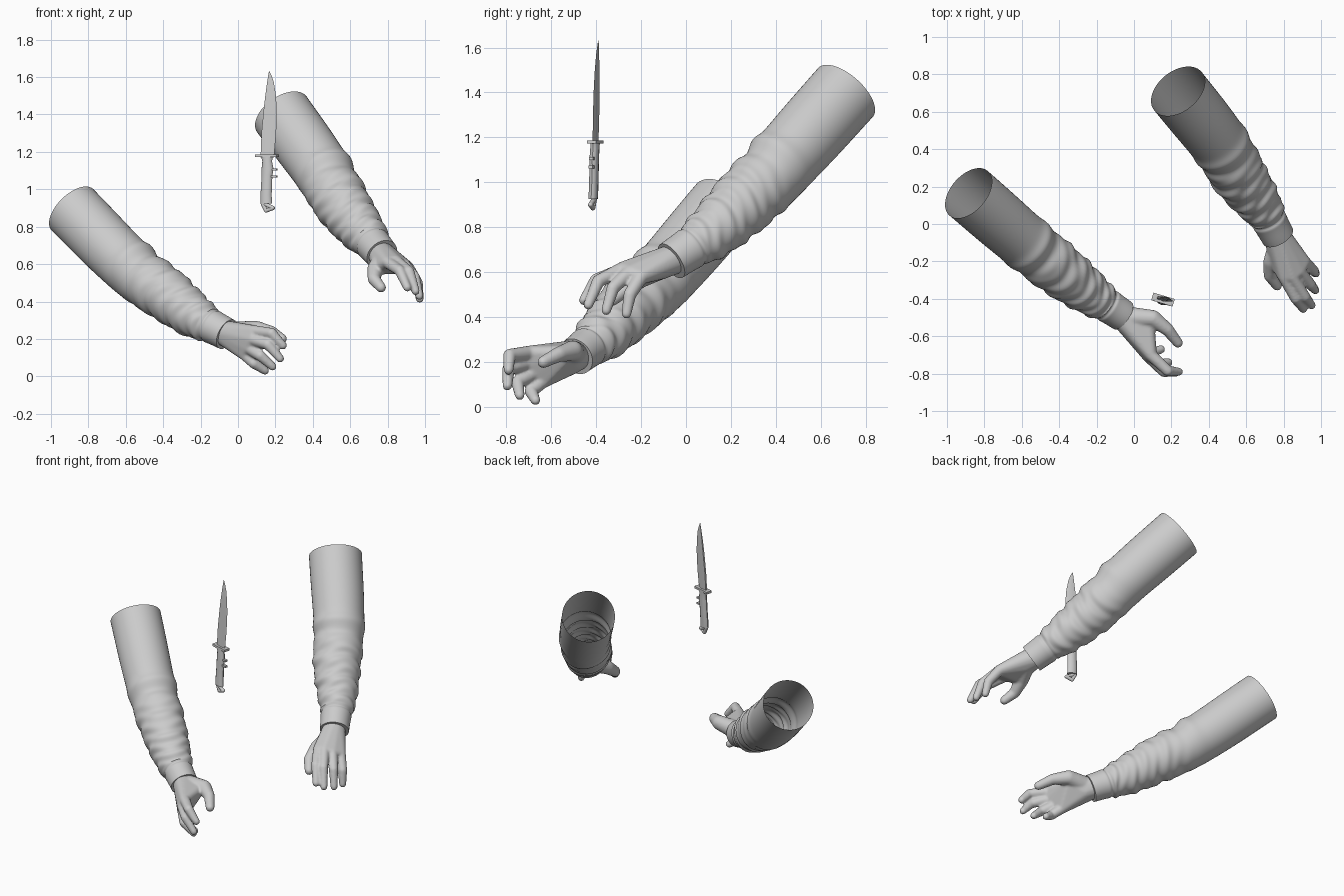
import bpy, bmesh, math
from mathutils import Vector, Matrix

if "Cube" in bpy.data.objects:
    bpy.data.objects.remove(bpy.data.objects["Cube"])

grey = bpy.data.materials.new("light_grey")
grey.diffuse_color = (0.6, 0.6, 0.6, 1)
grey.use_nodes = True
grey.node_tree.nodes["Principled BSDF"].inputs["Base Color"].default_value = grey.diffuse_color


def finish(name, bm, angle=40, recalc=True):
    if recalc:
        bmesh.ops.recalc_face_normals(bm, faces=bm.faces)
    me = bpy.data.meshes.new(name)
    bm.to_mesh(me)
    bm.free()
    me.materials.append(grey)
    ob = bpy.data.objects.new(name, me)
    bpy.context.collection.objects.link(ob)
    bpy.ops.object.select_all(action='DESELECT')
    ob.select_set(True)
    bpy.context.view_layer.objects.active = ob
    bpy.ops.object.shade_smooth_by_angle(angle=math.radians(angle))
    return ob


def spline(pts, t):
    """Catmull-Rom through pts (vectors or numbers), t in 0..1"""
    n = len(pts) - 1
    i = min(int(t * n), n - 1)
    f = t * n - i
    b, c = pts[i], pts[i + 1]
    a = pts[i - 1] if i > 0 else b * 2 - c
    d = pts[i + 2] if i + 2 <= n else c * 2 - b
    return (b * 2 + (c - a) * f + (a * 2 - b * 5 + c * 4 - d) * f ** 2
            + (b * 3 - a - c * 3 + d) * f ** 3) * 0.5


def loft(bm, rings, caps):
    vs = [[bm.verts.new(p) for p in r] for r in rings]
    n = len(vs[0])
    for a, b in zip(vs, vs[1:]):
        for k in range(n):
            bm.faces.new((a[k], a[(k + 1) % n], b[(k + 1) % n], b[k]))
    if caps:
        bm.faces.new(vs[0][::-1])
        bm.faces.new(vs[-1])


def bump(t, c, w):
    return math.exp(-((t - c) / w) ** 2)


def sleeve(name, pts, radii, phase):
    """Open cloth tube with an elbow crease, forearm wrinkles and a cuff"""
    pts = [Vector(p) for p in pts]
    rings, rows, n = [], 120, 48
    for j in range(rows + 1):
        t = j / rows
        c = spline(pts, t)
        e = 0.02
        d = (spline(pts, min(1, t + e)) - spline(pts, max(0, t - e))).normalized()
        s = d.cross(Vector((0, 0, 1))).normalized()
        u = s.cross(d)
        ring = []
        for k in range(n):
            a = 2 * math.pi * k / n
            top = 0.5 + 0.5 * math.sin(a)
            r = spline(radii, t)
            r += top * (0.012 * bump(t, 0.27, 0.025) - 0.012 * bump(t, 0.33, 0.03))
            fold = max(0, min(1, (t - 0.3) / 0.15)) * (1 if t < 0.84 else 0)
            r += fold * 0.0045 * math.sin(48 * t + 2 * math.sin(a + phase) + phase)
            r += fold * 0.003 * math.sin(85 * t + 3 * math.cos(a * 2 + phase))
            r -= 0.009 * bump(t, 0.855, 0.012)
            ring.append(c + (s * math.cos(a) + u * math.sin(a)) * r)
        rings.append(ring)
    # hem turned inward round the wrist
    end = pts[-1]
    for f in (0.9, 0.7):
        rings.append([end + (p - end) * f for p in rings[rows]])
    bm = bmesh.new()
    loft(bm, rings, False)
    return finish(name, bm, 60)


def ball(bm, p, r):
    return bmesh.ops.create_uvsphere(bm, u_segments=16, v_segments=10, radius=r,
                                     matrix=Matrix.Translation(p))["verts"]


def hull(bm, balls):
    """Convex skin round a group of (point, radius) balls"""
    tmp = bmesh.new()
    for p, r in balls:
        ball(tmp, p, r)
    out = bmesh.ops.convex_hull(tmp, input=tmp.verts)
    junk = {g for g in out["geom_interior"] + out["geom_unused"]
            if isinstance(g, bmesh.types.BMVert)}
    bmesh.ops.delete(tmp, geom=list(junk), context='VERTS')
    bmesh.ops.recalc_face_normals(tmp, faces=tmp.faces)
    m = bpy.data.meshes.new("hull_tmp")
    tmp.to_mesh(m)
    tmp.free()
    bm.from_mesh(m)
    bpy.data.meshes.remove(m)


def hand(name, wrist, palm, fingers, thumb):
    bm = bmesh.new()
    V = Vector
    # palm
    core = [(V(p), r) for p, r in wrist]
    hull(bm, core + [(V(f[0]), 0.033) for f in fingers] + [(V(p), r) for p, r in palm])
    # fingers
    for f in fingers:
        for a, b, ra, rb in ((f[0], f[1], 0.033, 0.029), (f[1], f[2], 0.029, 0.022)):
            hull(bm, [(V(a), ra), (V(b), rb)])
    # thumb
    for (a, ra), (b, rb) in zip(thumb, thumb[1:]):
        hull(bm, [(V(a), ra), (V(b), rb)])
    ob = finish(name, bm, 180, False)
    m = ob.modifiers.new("blend", 'REMESH')
    m.mode, m.voxel_size, m.use_smooth_shade = 'VOXEL', 0.007, True
    s = ob.modifiers.new("soften", 'SMOOTH')
    s.factor, s.iterations = 0.5, 6


radii = [0.157, 0.155, 0.15, 0.148, 0.14, 0.128, 0.112, 0.092, 0.086]
sleeve("right_sleeve", [(-0.885, 0.165, 0.89), (-0.59, -0.09, 0.595), (-0.38, -0.26, 0.435),
                        (-0.215, -0.385, 0.31), (-0.06, -0.49, 0.225)], radii, 0.4)
sleeve("left_sleeve", [(0.235, 0.71, 1.4), (0.45, 0.44, 1.1), (0.565, 0.255, 0.91),
                       (0.675, 0.1, 0.765), (0.77, -0.065, 0.65)],
       [r * 1.04 for r in radii], 2.0)

hand("right_hand",
     [((-0.08, -0.475, 0.235), 0.066), ((-0.03, -0.515, 0.21), 0.066)],
     [((0.07, -0.53, 0.235), 0.04)],
     [[(0.09, -0.70, 0.24), (0.18, -0.785, 0.23), (0.24, -0.79, 0.165)],
      [(0.08, -0.71, 0.195), (0.16, -0.79, 0.17), (0.225, -0.795, 0.095)],
      [(0.06, -0.68, 0.15), (0.12, -0.75, 0.11), (0.185, -0.74, 0.052)],
      [(0.04, -0.64, 0.115), (0.085, -0.69, 0.07), (0.145, -0.67, 0.03)]],
     [((0.0, -0.50, 0.24), 0.055), ((0.1, -0.505, 0.25), 0.046),
      ((0.18, -0.565, 0.235), 0.034), ((0.235, -0.635, 0.2), 0.027)])

hand("left_hand",
     [((0.76, -0.05, 0.66), 0.068), ((0.79, -0.11, 0.635), 0.066)],
     [((0.76, -0.2, 0.585), 0.04)],
     [[(0.80, -0.28, 0.61), (0.865, -0.40, 0.565), (0.905, -0.455, 0.475)],
      [(0.845, -0.28, 0.615), (0.915, -0.39, 0.56), (0.95, -0.435, 0.455)],
      [(0.885, -0.25, 0.60), (0.945, -0.325, 0.53), (0.97, -0.355, 0.43)],
      [(0.91, -0.20, 0.58), (0.96, -0.25, 0.50), (0.972, -0.265, 0.415)]],
     [((0.77, -0.12, 0.62), 0.055), ((0.735, -0.2, 0.575), 0.044),
      ((0.727, -0.275, 0.52), 0.034), ((0.765, -0.33, 0.475), 0.027)])


# knife: u runs across the blade, w through it, z up
def kp(u, w, z):
    return Vector((u + 0.3 * w, -0.405 + 0.04 * (z - 1.2) - 0.3 * (u - 0.16) + w, z))


blade = [(1.17, 0.122, 0.192), (1.3, 0.127, 0.204), (1.42, 0.138, 0.207),
         (1.5, 0.147, 0.203), (1.57, 0.156, 0.192), (1.61, 0.162, 0.179), (1.632, 0.166, 0.168)]
bm = bmesh.new()
loft(bm, [[kp(l, -0.005 * h, z), kp(l + 0.6 * (r - l), -0.008 * h, z), kp(r, 0, z),
           kp(l + 0.6 * (r - l), 0.008 * h, z), kp(l, 0.005 * h, z)]
          for z, l, r in blade for h in [min(1, (1.66 - z) / 0.2)]], True)
finish("knife_blade", bm, 20)

grip = [(1.18, 0.122, 0.188), (1.15, 0.13, 0.182), (1.11, 0.126, 0.19), (1.075, 0.126, 0.184),
        (1.03, 0.124, 0.182), (0.97, 0.12, 0.18), (0.925, 0.12, 0.182)]
bm = bmesh.new()
loft(bm, [[kp((l + r) / 2 + (r - l) / 2 * math.cos(a), 0.019 * math.sin(a), z)
           for a in [math.pi * k / 6 for k in range(12)]] for z, l, r in grip], True)
finish("knife_handle", bm)


def bar(name, u0, u1, w, z0, z1):
    bm = bmesh.new()
    loft(bm, [[kp(u, s * w, z) for u, s in ((u0, -1), (u1, -1), (u1, 1), (u0, 1))]
              for z in (z0, z1)], True)
    finish(name, bm, 30)


bar("knife_guard", 0.098, 0.212, 0.02, 1.172, 1.187)
bar("finger_stop_upper", 0.17, 0.208, 0.009, 1.1, 1.112)
bar("finger_stop_lower", 0.17, 0.208, 0.009, 1.062, 1.074)

# pommel: triangular loop
loop = [(0.13, 0.928), (0.187, 0.9), (0.15, 0.886)]
bm = bmesh.new()
for (ua, za), (ub, zb) in zip(loop, loop[1:] + loop[:1]):
    hull(bm, [(kp(ua, 0, za), 0.011), (kp(ub, 0, zb), 0.011)])
finish("knife_pommel", bm, 40, False)
